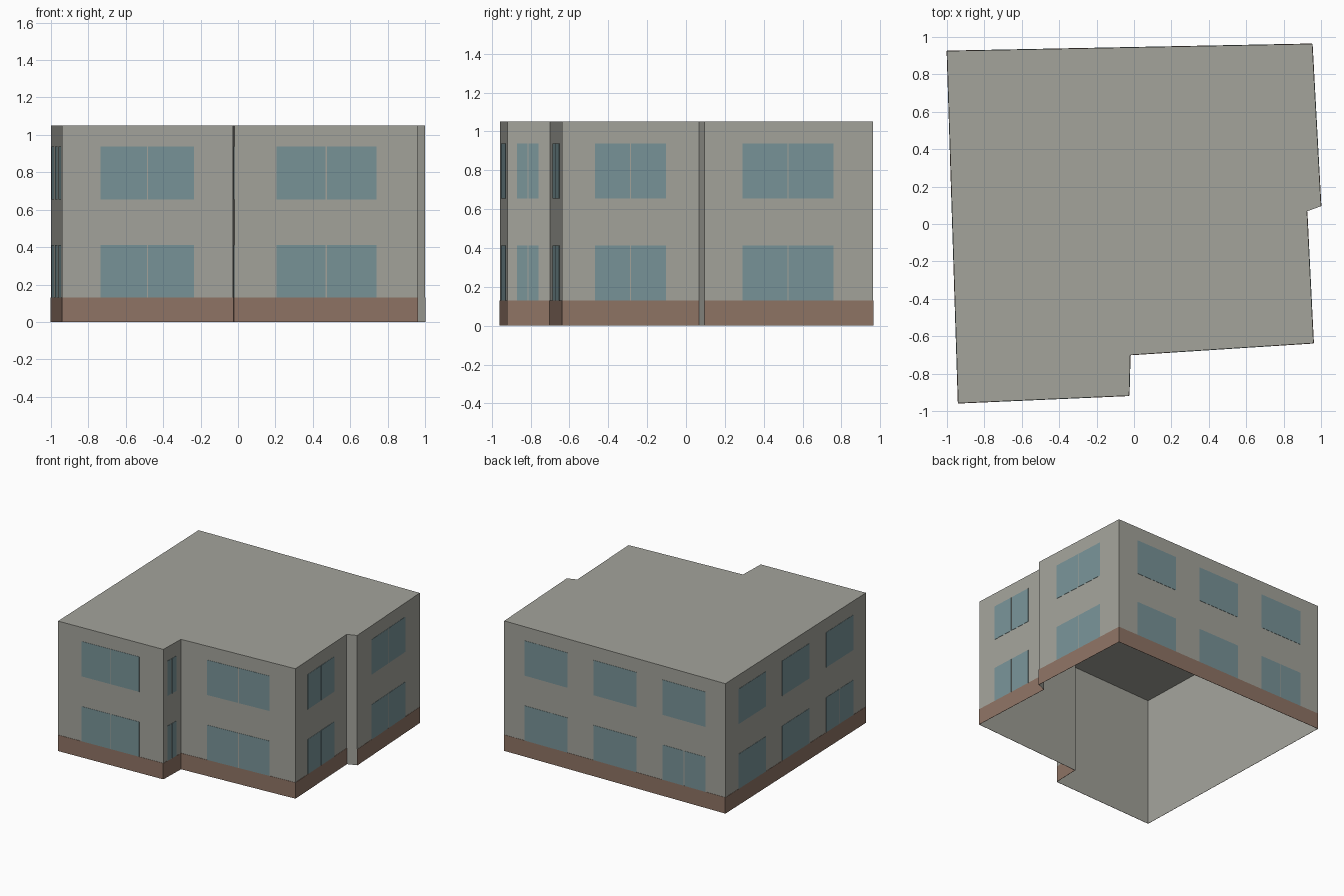
import bpy
import bmesh
from mathutils import Vector

cube = bpy.data.objects.get("Cube")
if cube:
    bpy.data.objects.remove(cube, do_unlink=True)

HEIGHT = 1.05
BASE = 0.13
THICK = 0.002
GAP = 0.007


def material(name, rgb):
    m = bpy.data.materials.new(name)
    m.use_nodes = True
    m.diffuse_color = (*rgb, 1)
    m.node_tree.nodes["Principled BSDF"].inputs["Base Color"].default_value = (*rgb, 1)
    return m


render_grey = material("warm grey render", (0.37, 0.37, 0.33))
brick = material("brown brick", (0.275, 0.175, 0.13))
glass = material("blue grey glass", (0.19, 0.295, 0.315))


def finish(bm, name, mat):
    mesh = bpy.data.meshes.new(name)
    bm.to_mesh(mesh)
    bm.free()
    mesh.materials.append(mat)
    obj = bpy.data.objects.new(name, mesh)
    bpy.context.collection.objects.link(obj)
    return obj


def add_plate(bm, a, b, start, end, z0, z1):
    """Thin box on the wall a-b, between two fractions of its length."""
    out = Vector((b.y - a.y, a.x - b.x, 0)).normalized() * THICK
    p, q = a.lerp(b, start), a.lerp(b, end)
    ring = [Vector((v.x, v.y, z)) for v, z in ((p, z0), (q, z0), (q, z1), (p, z1))]
    back = [bm.verts.new(v) for v in ring]
    front = [bm.verts.new(v + out) for v in ring]
    bm.faces.new(front)
    for i in range(4):
        j = (i + 1) % 4
        bm.faces.new((back[i], back[j], front[j], front[i]))


# Footprint, counter-clockwise from the front corner at -x
corners = [Vector(p) for p in (
    (-0.94, -0.958), (-0.026, -0.918), (-0.02, -0.70), (0.96, -0.637),
    (0.925, 0.068), (1.0, 0.095), (0.953, 0.963), (-1.0, 0.925))]
walls = list(zip(corners, corners[1:] + corners[:1]))

# Shell: outer walls and flat roof, open underneath
bm = bmesh.new()
low = [bm.verts.new((c.x, c.y, 0)) for c in corners]
top = [bm.verts.new((c.x, c.y, HEIGHT)) for c in corners]
bm.faces.new(top)
for i in range(len(corners)):
    j = (i + 1) % len(corners)
    bm.faces.new((low[i], low[j], top[j], top[i]))
finish(bm, "walls_and_roof", render_grey)

# Brick plinth on every wall but the short return
RETURN_WALL = 4
bm = bmesh.new()
for i, (a, b) in enumerate(walls):
    if i != RETURN_WALL:
        add_plate(bm, a, b, 0, 1, 0, BASE)
finish(bm, "brick_plinth", brick)

# Windows: wall name, wall index, spans along the wall
triple = [(0.093, 0.287), (0.404, 0.598), (0.716, 0.911)]
layout = [
    ("front", 0, [(0.225, 0.772)]),
    ("step", 1, [(0.227, 0.735)]),
    ("front_recess", 2, [(0.23, 0.775)]),
    ("left_front", 3, [(0.24, 0.757)]),
    ("left_back", 5, [(0.225, 0.765)]),
    ("back", 6, triple),
    ("right", 7, triple),
]
floors = [("lower", BASE, 0.412), ("upper", 0.655, 0.938)]
for side, index, spans in layout:
    a, b = walls[index]
    half = GAP / 2 / (b - a).length
    for floor, z0, z1 in floors:
        bm = bmesh.new()
        for n, (s, e) in enumerate(spans):
            # Long rows have one split pane, at the end of the lower floor
            if len(spans) == 1 or (n == 2 and floor == "lower"):
                mid = (s + e) / 2
                add_plate(bm, a, b, s, mid - half, z0, z1)
                add_plate(bm, a, b, mid + half, e, z0, z1)
            else:
                add_plate(bm, a, b, s, e, z0, z1)
        finish(bm, f"{side}_{floor}_windows", glass)
